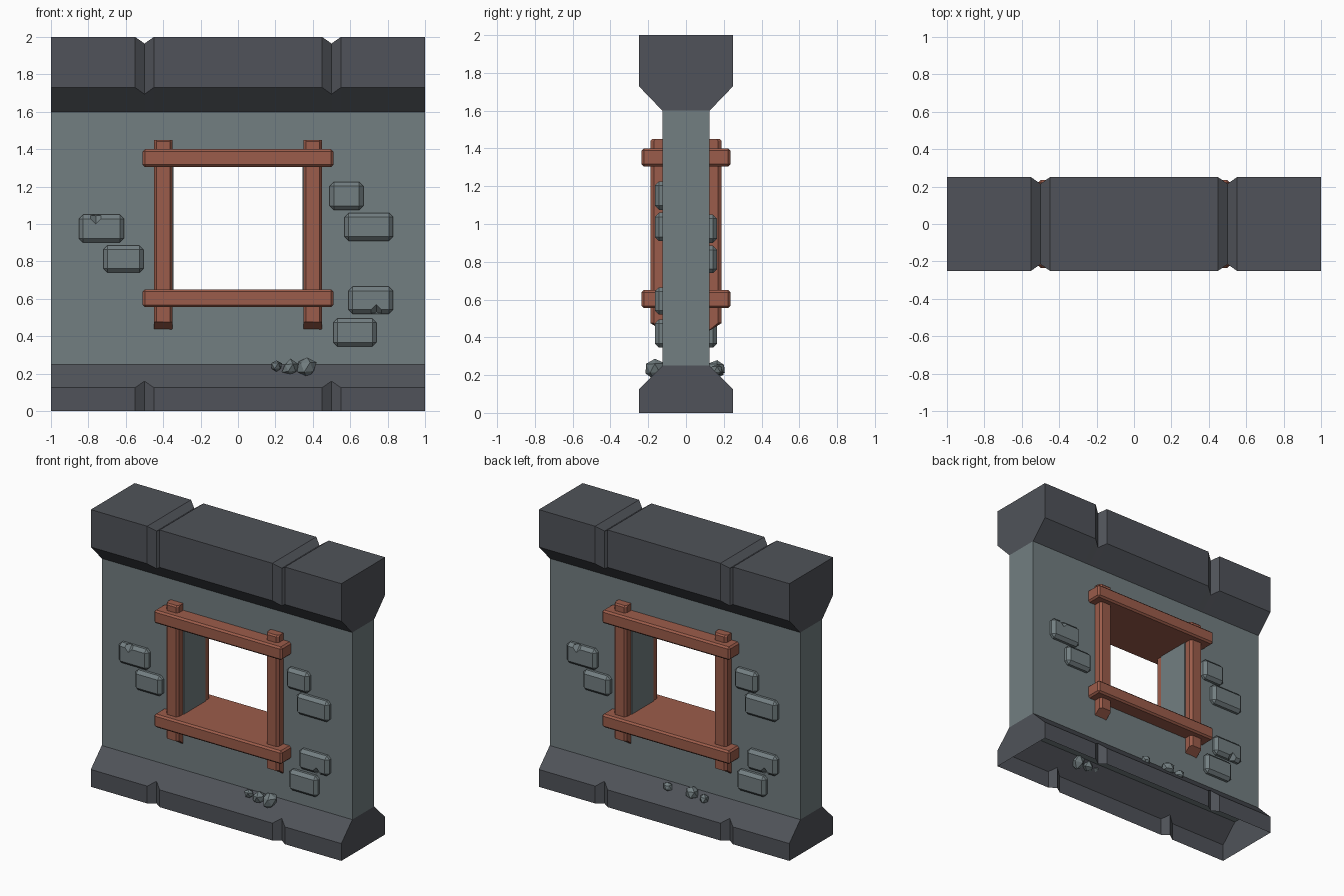
import bpy
import bmesh
import random
from mathutils import Vector

random.seed(4)
if "Cube" in bpy.data.objects:
    bpy.data.objects.remove(bpy.data.objects["Cube"], do_unlink=True)


def material(name, rgb):
    mat = bpy.data.materials.new(name)
    mat.use_nodes = True
    mat.diffuse_color = (*rgb, 1)
    mat.node_tree.nodes["Principled BSDF"].inputs["Base Color"].default_value = (*rgb, 1)
    return mat


STONE = material("grey stone", (0.17, 0.21, 0.22))
DARK = material("dark stone", (0.08, 0.086, 0.1))
WOOD = material("red brown wood", (0.33, 0.107, 0.069))


def finish(name, bm, mat):
    bmesh.ops.recalc_face_normals(bm, faces=bm.faces)
    mesh = bpy.data.meshes.new(name)
    bm.to_mesh(mesh)
    bm.free()
    mesh.materials.append(mat)
    obj = bpy.data.objects.new(name, mesh)
    bpy.context.collection.objects.link(obj)
    return obj


def loft(name, rings, mat, closed=False, skip=()):
    """Bridge equal rings of points; cap the ends unless the rings form a loop."""
    bm = bmesh.new()
    loops = [[bm.verts.new(p) for p in ring] for ring in rings]
    n = len(loops[0])
    pairs = list(zip(loops, loops[1:]))
    if closed:
        pairs.append((loops[-1], loops[0]))
    else:
        bm.faces.new(loops[0])
        bm.faces.new(loops[-1])
    for a, b in pairs:
        for i in range(n):
            if i not in skip:
                j = (i + 1) % n
                bm.faces.new((a[i], a[j], b[j], b[i]))
    return finish(name, bm, mat)


def block(name, x, y, z, mat, bevel):
    """Chamfered box from its (low, high) extents."""
    bm = bmesh.new()
    bmesh.ops.create_cube(bm, size=1)
    for v in bm.verts:
        v.co = [lo + (hi - lo) * (c + 0.5) for c, (lo, hi) in zip(v.co, (x, y, z))]
    bmesh.ops.bevel(bm, geom=bm.edges[:], offset=bevel, segments=1, affect='EDGES')
    return finish(name, bm, mat)


def mirrored(half):
    return [(-y, z) for y, z in half] + [(y, z) for y, z in reversed(half)]


# Wall panel with a square window opening
def frame(w, z0, z1, y):
    return [(-w, y, z0), (w, y, z0), (w, y, z1), (-w, y, z1)]


T = 0.125
loft("wall_panel", [frame(1, 0.25, 1.6, -T), frame(1, 0.25, 1.6, T),
                    frame(0.345, 0.6, 1.36, T), frame(0.345, 0.6, 1.36, -T)],
     STONE, closed=True)

# Plinth (open underneath) and top cap, both scored by V grooves
STATIONS = [(-1, 0), (-0.55, 0), (-0.5, 1), (-0.45, 0),
            (0.45, 0), (0.5, 1), (0.55, 0), (1, 0)]


def course(name, full, notched, skip):
    sections = mirrored(full), mirrored(notched)
    loft(name, [[(x, y, z) for y, z in sections[k]] for x, k in STATIONS], DARK, skip=skip)


course("plinth", [(0.25, 0), (0.25, 0.125), (T, 0.25)],
       [(0.215, 0), (0.215, 0.16), (T, 0.25)], skip=(2, 5))
course("top_cap", [(0.25, 2), (0.25, 1.73), (T, 1.6)],
       [(0.215, 1.965), (0.215, 1.694), (T, 1.6)], skip=(2,))

# Sill and lintel running right through the wall
for name, z0 in (("sill_beam", 0.555), ("lintel_beam", 1.305)):
    block(name, (-0.51, 0.51), (-0.235, 0.235), (z0, z0 + 0.095), WOOD, 0.012)

BRICKS = [(-0.85, -0.61, 0.90, 1.05), (-0.72, -0.505, 0.74, 0.885),
          (0.49, 0.67, 1.075, 1.225), (0.57, 0.83, 0.91, 1.06),
          (0.59, 0.83, 0.52, 0.665), (0.51, 0.74, 0.345, 0.495)]
CHIPS = {0: (-0.76, 1.045), 4: (0.74, 0.525)}
RUBBLE = {1: [(0.205, 0.24, 0.036), (0.28, 0.23, 0.048), (0.37, 0.235, 0.06)],
          -1: [(-0.03, 0.23, 0.035), (0.165, 0.235, 0.052), (0.26, 0.22, 0.038)]}


def chip(brick, loc):
    """Cut a pointed nick out of a brick."""
    bm = bmesh.new()
    bmesh.ops.create_uvsphere(bm, u_segments=4, v_segments=2, radius=0.045)
    cutter = finish("chip_cutter", bm, STONE)
    cutter.location = loc
    cutter.hide_render = True
    cutter.hide_set(True)
    mod = brick.modifiers.new("chip", 'BOOLEAN')
    mod.operation = 'DIFFERENCE'
    mod.object = cutter


# The back repeats the front, turned half way round
for s, side in ((1, "front"), (-1, "back")):
    # Posts with chamfered outer edges and slanted feet
    for px in (-0.4, 0.4):
        def post_ring(z, z_out, out):
            rim = [(-0.05, -0.1, z), (0.05, -0.1, z), (0.05, 0.018 - out, z_out),
                   (0.036, -out, z_out), (-0.036, -out, z_out), (-0.05, 0.018 - out, z_out)]
            return [(s * (px + x), s * y, h) for x, y, h in rim]
        loft(side + "_post", [post_ring(0.42, 0.475, 0.188), post_ring(1.44, 1.44, 0.188),
                              post_ring(1.45, 1.45, 0.178)], WOOD)

    # Raised bricks
    for i, (x0, x1, z0, z1) in enumerate(BRICKS):
        brick = block(side + "_brick", sorted((s * x0, s * x1)),
                      sorted((s * -0.09, s * -0.165)), (z0, z1), STONE, 0.022)
        if i in CHIPS:
            cx, cz = CHIPS[i]
            chip(brick, (s * cx, s * -0.165, cz))

    # Rubble lying on the plinth slope
    for x, z, r in RUBBLE[s]:
        bm = bmesh.new()
        bmesh.ops.create_icosphere(bm, subdivisions=1, radius=r)
        for v in bm.verts:
            v.co *= random.uniform(0.75, 1.1)
            v.co += Vector((s * x, s * -0.165, z))
        finish(side + "_rubble", bm, STONE)
